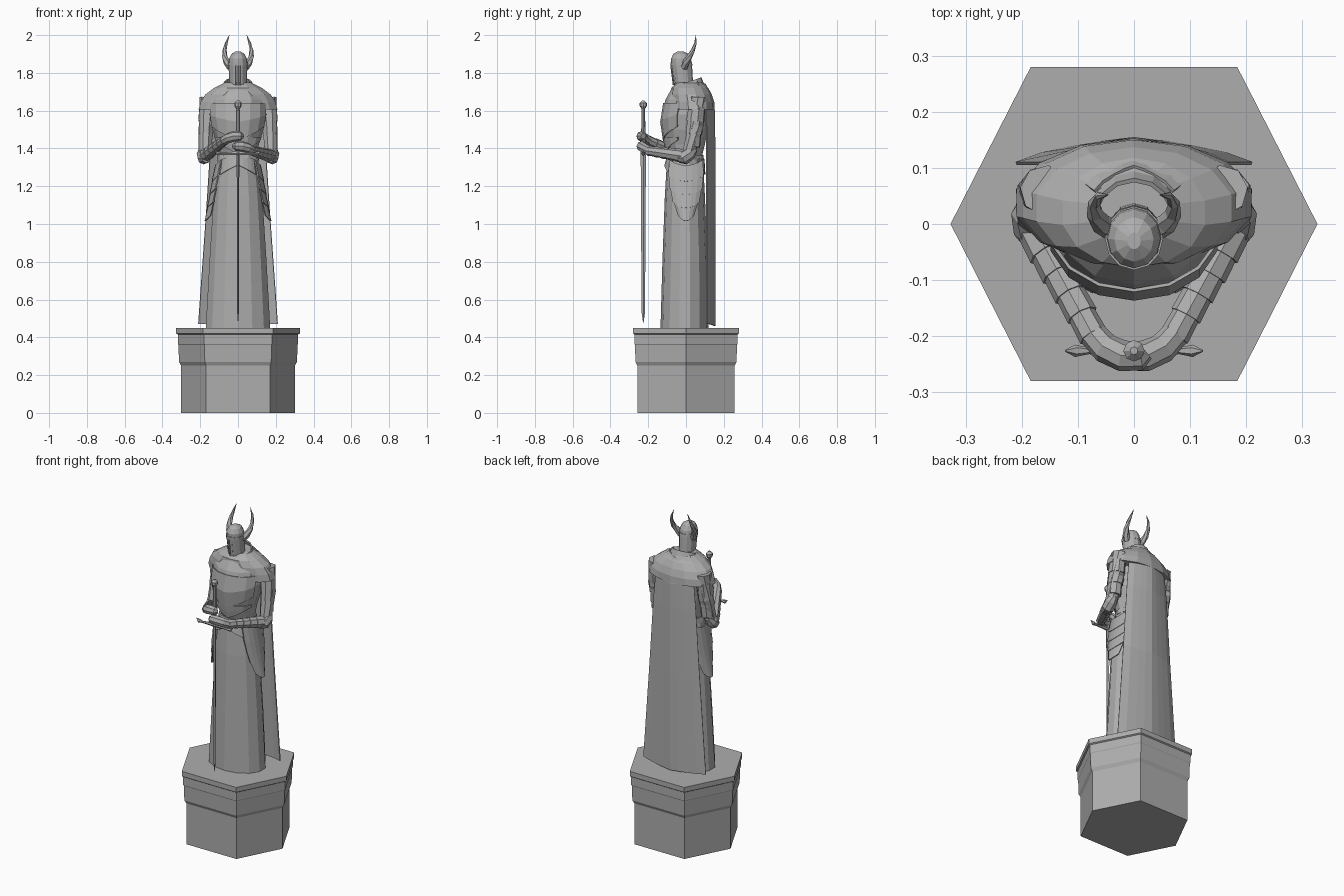
import bpy, bmesh
from math import sin, cos, pi, radians
from mathutils import Vector

if "Cube" in bpy.data.objects:
    bpy.data.objects.remove(bpy.data.objects["Cube"])

stone = bpy.data.materials.new("grey_stone")
stone.use_nodes = True
GREY = (0.42, 0.42, 0.42, 1)
stone.diffuse_color = GREY
stone.node_tree.nodes["Principled BSDF"].inputs["Base Color"].default_value = GREY
stone.node_tree.nodes["Principled BSDF"].inputs["Roughness"].default_value = 0.8


def loft(name, rings, closed=True, thick=0):
    """Skin a list of equal-length point rows; closed rows are capped."""
    bm = bmesh.new()
    rows = [[bm.verts.new(p) for p in r] for r in rings]
    n = len(rows[0])
    for a, b in zip(rows, rows[1:]):
        for i in range(n if closed else n - 1):
            j = (i + 1) % n
            bm.faces.new((a[i], a[j], b[j], b[i]))
    if closed:
        bm.faces.new(rows[0][::-1])
        bm.faces.new(rows[-1])
    bmesh.ops.recalc_face_normals(bm, faces=bm.faces)
    me = bpy.data.meshes.new(name)
    bm.to_mesh(me)
    bm.free()
    me.materials.append(stone)
    ob = bpy.data.objects.new(name, me)
    bpy.context.collection.objects.link(ob)
    if thick:
        mod = ob.modifiers.new("thickness", 'SOLIDIFY')
        mod.thickness = thick
        mod.offset = 0
    return ob


def on_oval(angle, z, w, yf, yb):
    """Point on a body cross-section; angle 0 is the front."""
    return (w * sin(angle), (yf + yb) / 2 - (yb - yf) / 2 * cos(angle), z)


def body(name, sections, n=12):
    return loft(name, [[on_oval(2 * pi * i / n, *s) for i in range(n)] for s in sections])


def tube(name, pts, sides=8, flat=1.0):
    """Tube through (x, y, z, radius) points."""
    rings = []
    for i, p in enumerate(pts):
        d = Vector(pts[min(i + 1, len(pts) - 1)][:3]) - Vector(pts[max(i - 1, 0)][:3])
        q = d.to_track_quat('Z', 'Y')
        rings.append([Vector(p[:3]) + q @ Vector((p[3] * flat * cos(2 * pi * k / sides),
                      p[3] * sin(2 * pi * k / sides), 0)) for k in range(sides)])
    return loft(name, rings)


def lames(name, a, b, ra, rb, count, flat=1.0):
    """Overlapping flared armour rings from a to b."""
    a, b = Vector(a), Vector(b)
    for i in range(count):
        t0, t1 = i / count, (i + 1.15) / count
        r0, r1 = ra + (rb - ra) * t0, ra + (rb - ra) * min(t1, 1)
        tube(f"{name}_{i + 1}", [(*a.lerp(b, t0), r0 * 0.93), (*a.lerp(b, t1), r1 * 1.07)], 8, flat)


# Hexagonal pedestal with stepped moulding
hexagon = [(.327, 0), (.184, .28), (-.184, .28), (-.327, 0), (-.184, -.28), (.184, -.28)]
steps = [(0, .92), (.25, .92), (.27, .955), (.36, .965), (.365, .975), (.415, .975), (.42, 1), (.45, 1)]
loft("pedestal", [[(x * s, y * s, z) for x, y in hexagon] for z, s in steps])

# Robe, torso, shoulder mantle
body("robe", [(.45, .175, -.135, .12), (.8, .155, -.125, .115),
              (1.15, .132, -.112, .1), (1.35, .108, -.1, .09)], 14)
body("torso", [(1.3, .112, -.1, .09), (1.36, .1, -.088, .085), (1.42, .11, -.11, .1),
               (1.5, .135, -.128, .115), (1.58, .15, -.13, .13), (1.66, .14, -.108, .125),
               (1.71, .1, -.08, .11), (1.75, .05, -.05, .06)])
body("shoulder_mantle", [(1.605, .215, -.075, .152), (1.645, .203, -.078, .15), (1.685, .178, -.08, .137),
                         (1.72, .13, -.078, .118), (1.75, .07, -.05, .09)], 14)

# Breastplate with a pointed lower edge, and a second plate beneath it
for name, drop, top, grow in (("breastplate", 1.44, 1.64, .006), ("belly_plate", 1.37, 1.46, .004)):
    rows = []
    for t in (0, .5, 1):
        row = []
        for k in range(-3, 4):
            low = drop + .025 * abs(k)
            z = top + (low - top) * t
            f = min(max((z - 1.36) / .2, 0), 1)
            row.append(on_oval(radians(24 * k), z, .1 + .048 * f + grow,
                               -.09 - .04 * f ** .6 - grow + max(z - 1.6, 0) * .45, .085 + .04 * f))
        rows.append(row)
    loft(name, rows, False, .006)

# Belt and flared waist plates
body("belt", [(1.335, .113, -.102, .095), (1.365, .108, -.097, .093)])
for s in (-1, 1):
    for j, (a0, a1) in enumerate(((3, 48), (135, 176))):
        angles = [radians(a0 + (a1 - a0) * k / 4) * s for k in range(5)]
        loft(f"waist_plate_{'right' if s < 0 else 'left'}_{j + 1}",
             [[on_oval(a, 1.345, .112, -.102, .095) for a in angles],
              [on_oval(a, 1.31 - .012 * k, .124, -.112, .1) for k, a in enumerate(angles)]], False, .006)

# Cape hanging from the shoulders
fold = [(-1, .108), (-.78, .125), (-.5, .137), (-.25, .146), (0, .152),
        (.25, .146), (.5, .137), (.78, .125), (1, .108)]
loft("cape", [[(x * w, y + dy, z + .012 * abs(x)) for x, y in fold]
              for z, w, dy in ((.46, .21, 0), (1.05, .168, 0), (1.45, .142, 0),
                               (1.6, .128, -.002), (1.68, .11, -.02), (1.74, .07, -.05))], False, .006)

# Stand-up collar, open at the front
arc = [radians(a) for a in range(50, 311, 26)]
loft("collar", [[on_oval(a, z - lift * cos(a), w, yf, yb) for a in arc]
                for z, w, yf, yb, lift in ((1.69, .098, -.075, .1, .02), (1.725, .08, -.065, .09, .02),
                                           (1.75, .07, -.06, .078, .025))], False, .008)

# Helmet with brow band, nose ridge and breathing slats
body("helmet", [(1.7, .044, -.056, .032), (1.755, .047, -.066, .037), (1.84, .05, -.078, .032),
                (1.875, .047, -.079, .026), (1.9, .035, -.067, .012), (1.914, .012, -.045, -.015)])
body("brow_band", [(1.838, .052, -.081, .034), (1.856, .052, -.082, .032)])
for i, x in enumerate((-.024, -.012, 0, .012, .024)):
    tube(f"face_ridge_{i + 1}", [(x, -.066 + abs(x) * .55, 1.735, .004),
                                 (x, -.079 + abs(x) * .55, 1.84, .004)], 4)

# Sword held point down
SY = -.226
tube("blade", [(0, SY, .475, .001), (0, SY, .53, .009), (0, SY, 1.38, .014)], 4, .5).rotation_euler = (0, 0, 0)
tube("grip", [(0, SY, 1.37, .012), (0, SY, 1.5, .011), (0, SY, 1.62, .009)])
tube("pommel", [(0, SY, 1.61, .01), (0, SY, 1.625, .019), (0, SY, 1.64, .019), (0, SY, 1.653, .007)])
tube("crossguard", [(-.122, SY, 1.385, .002), (-.105, SY, 1.372, .011), (-.08, SY, 1.372, .006),
                    (0, SY, 1.375, .012), (.08, SY, 1.372, .006), (.105, SY, 1.372, .011),
                    (.122, SY, 1.385, .002)], 6)

for s, side in ((-1, "right"), (1, "left")):
    # Horn
    tube(f"{side}_horn", [(s * x, y, z, r) for x, y, z, r in (
        (.04, -.01, 1.83, .02), (.058, .0, 1.855, .019), (.07, .018, 1.885, .015),
        (.071, .037, 1.92, .011), (.062, .05, 1.958, .007), (.046, .052, 2, .001))], 6)

    # Upper arm, elbow, forearm and gauntlet
    grip_z = 1.465 if s < 0 else 1.412
    elbow = (s * .178, .012, 1.365)
    wrist = (s * .075, -.195, grip_z - .025)
    tube(f"{side}_upper_arm", [(s * .158, .06, 1.67, .045), (s * .168, .052, 1.52, .043), (*elbow, .034)])
    lames(f"{side}_arm_plate", (s * .166, .058, 1.62), (s * .173, .035, 1.42), .05, .04, 3, .88)
    tube(f"{side}_elbow_guard", [(s * .18, .045, 1.4, .02), (s * .182, .02, 1.375, .037),
                                 (s * .178, -.01, 1.35, .037), (s * .168, -.035, 1.35, .026)])
    lames(f"{side}_forearm_plate", (s * .176, -.01, 1.36), wrist, .036, .025, 5)
    tube(f"{side}_gauntlet", [(*wrist, .025), (s * .05, -.222, grip_z - .01, .027),
                              (s * .02, -.235, grip_z, .028), (-s * .012, -.236, grip_z, .025),
                              (-s * .022, -.228, grip_z, .015)])

    # Hip plates, layered and tapering to a rounded end
    half = [.088, .092, .084, .068, .04]
    for i in range(4):
        rows = []
        for z, h, out in ((1.335 - .07 * i, half[i], .118 + .0125 * i),
                          (1.25 - .07 * i, half[i + 1], .136 + .0125 * i)):
            rows.append([(s * (out - .03 * (k / 3) ** 2), h * k / 3, z - .025 + .03 * (k / 3) ** 2)
                         for k in range(-3, 4)])
        loft(f"{side}_hip_plate_{i + 1}", rows, False, .007)
